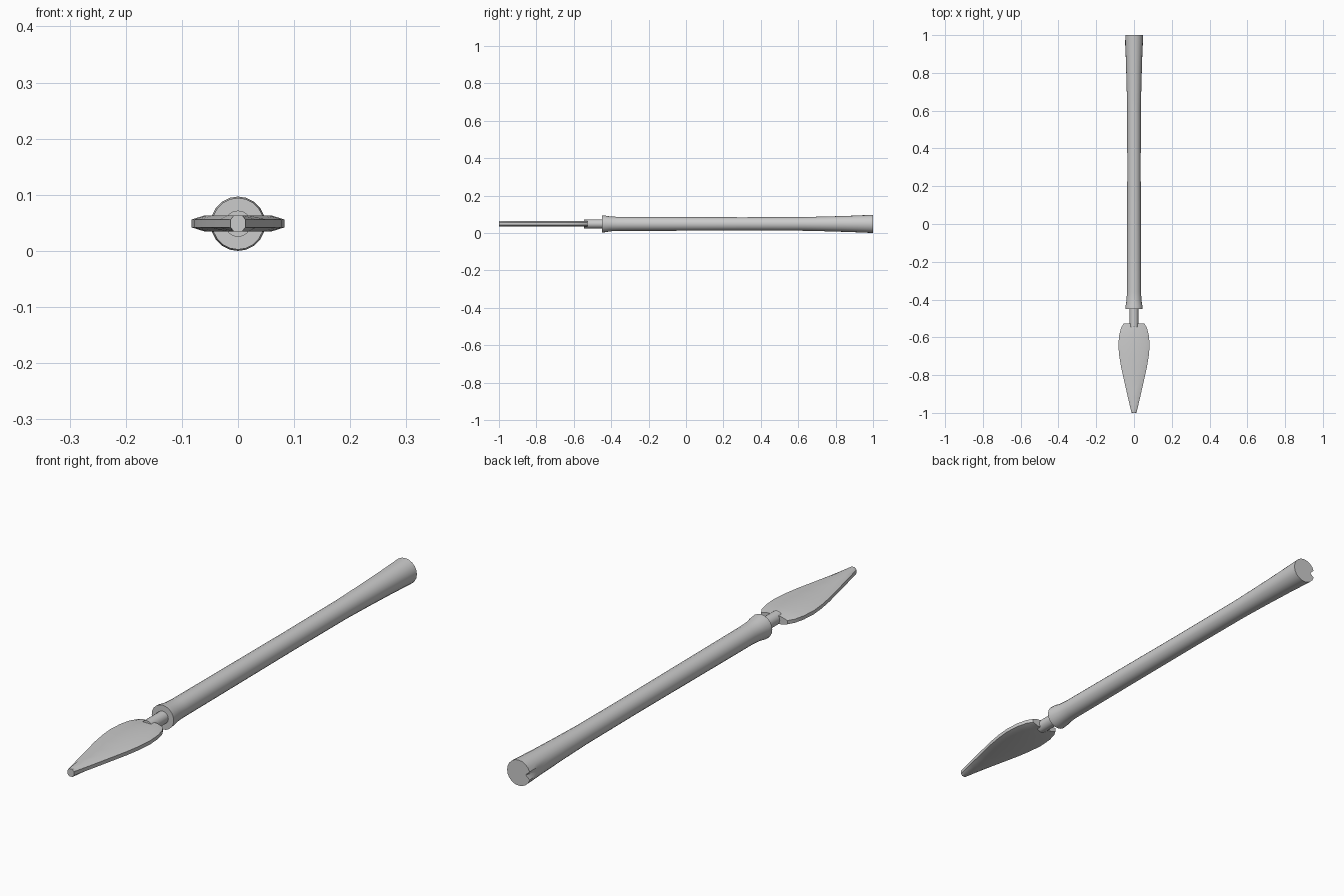
import bpy, math

if "Cube" in bpy.data.objects:
    bpy.data.objects.remove(bpy.data.objects["Cube"])

Z = 0.0485  # height of the tool's axis


def make_mesh(name, rings):
    """Loft closed rings of equal length and cap both ends."""
    n = len(rings[0])
    verts = [p for ring in rings for p in ring]
    faces = []
    for i in range(len(rings) - 1):
        for j in range(n):
            k = (j + 1) % n
            faces.append((i * n + j, i * n + k, (i + 1) * n + k, (i + 1) * n + j))
    faces.append(tuple(reversed(range(n))))
    faces.append(tuple(range((len(rings) - 1) * n, len(rings) * n)))
    mesh = bpy.data.meshes.new(name)
    mesh.from_pydata(verts, [], faces)
    mesh.update()
    ob = bpy.data.objects.new(name, mesh)
    bpy.context.collection.objects.link(ob)
    bpy.ops.object.select_all(action='DESELECT')
    ob.select_set(True)
    bpy.context.view_layer.objects.active = ob
    bpy.ops.object.mode_set(mode='EDIT')
    bpy.ops.mesh.select_all(action='SELECT')
    bpy.ops.mesh.normals_make_consistent(inside=False)
    bpy.ops.object.mode_set(mode='OBJECT')
    bpy.ops.object.shade_smooth_by_angle(angle=math.radians(40))
    return ob


def round_ring(y, r, n):
    return [(r * math.cos(2 * math.pi * j / n), y, Z + r * math.sin(2 * math.pi * j / n))
            for j in range(n)]


def blade_ring(y, w):
    """Flat section with chamfered side edges."""
    t, e = 0.0145, 0.007
    c = max(w - 0.024, w * 0.55)
    half = [(w, -e), (w, e), (c, t)]
    pts = half + [(-x, z) for x, z in reversed(half[1:])]
    pts += [(-w, -e), (-c, -t), (c, -t)]
    return [(x, y, Z + 0.0005 + z) for x, z in pts]


# Handle: slim grip with a flared collar and a swelling butt
handle_profile = [(-0.45, 0.046), (-0.432, 0.0445), (-0.405, 0.0395), (-0.36, 0.0375), (-0.02, 0.0365),
                  (0.3, 0.0355), (0.62, 0.0365), (0.75, 0.0395), (0.88, 0.0435), (0.95, 0.0465), (1.0, 0.0485)]
rings = [round_ring(y, r, 20) for y, r in handle_profile]
# Small nick in the side of the butt
for j in (10,):
    x, y, z = rings[-1][j]
    rings[-1][j] = (x * 0.6, y, z)
make_mesh("handle", rings)

# Neck: short ferrule joining handle and blade
make_mesh("neck", [round_ring(y, 0.0235, 16) for y in (-0.44, -0.545)])

# Blade: leaf-shaped, blunt tip
outline = [(-0.527, 0.055), (-0.55, 0.069), (-0.59, 0.079), (-0.645, 0.083), (-0.70, 0.078),
           (-0.76, 0.068), (-0.84, 0.050), (-0.92, 0.032), (-0.985, 0.0165), (-1.0, 0.013)]
make_mesh("blade", [blade_ring(y, w) for y, w in outline])
